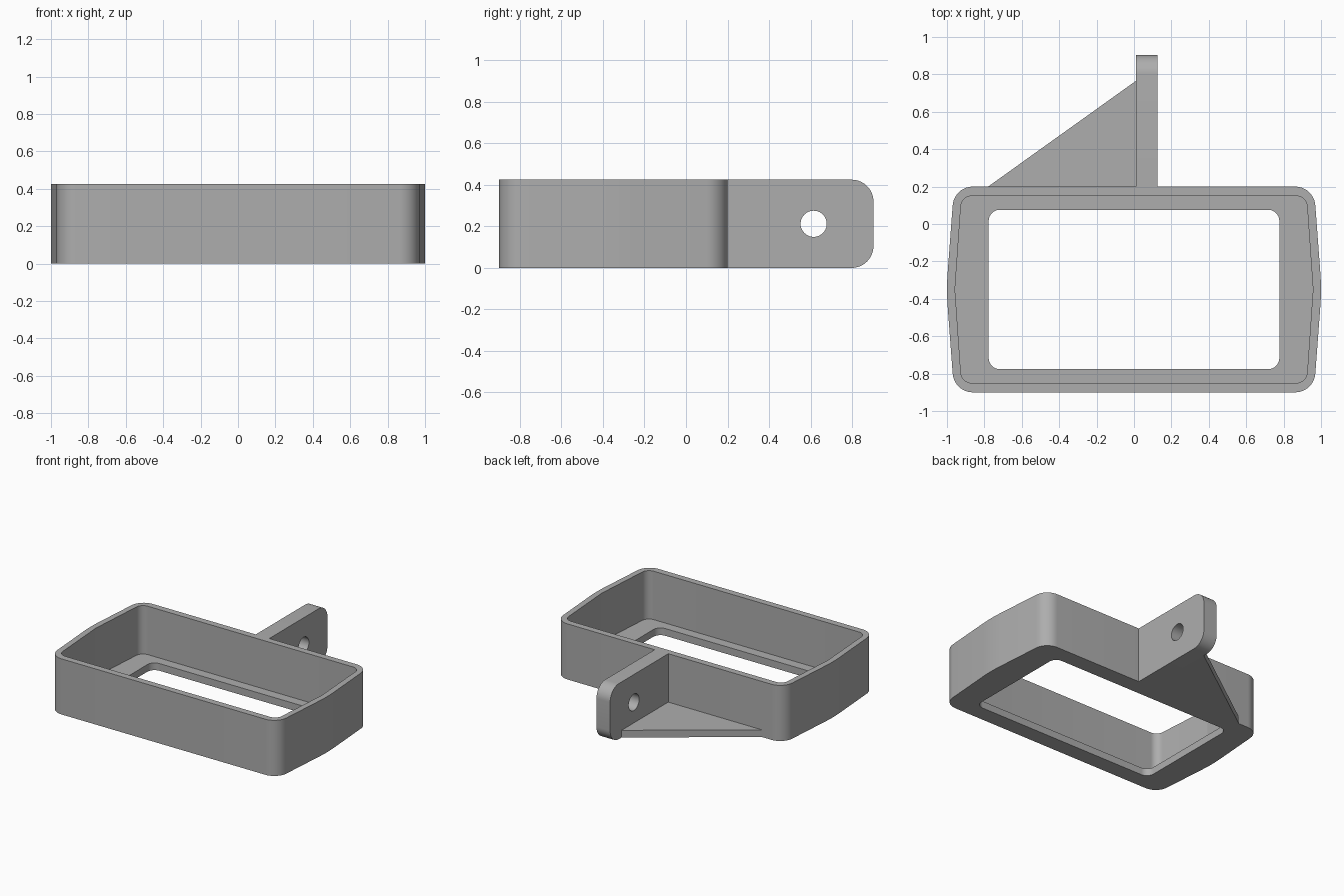
import bpy, bmesh, math
from mathutils import Vector

cube = bpy.data.objects.get("Cube")
if cube:
    bpy.data.objects.remove(cube, do_unlink=True)

grey = bpy.data.materials.new("plain_grey")
grey.use_nodes = True
COLOUR = (0.42, 0.42, 0.42, 1)
grey.diffuse_color = COLOUR
grey.node_tree.nodes["Principled BSDF"].inputs["Base Color"].default_value = COLOUR


def rounded(corners, trims, steps=10):
    """Closed outline whose corners are replaced by circular arcs."""
    points = []
    corners = [Vector(c) for c in corners]
    for i, (p, t) in enumerate(zip(corners, trims)):
        a = (corners[i - 1] - p).normalized()
        b = (corners[(i + 1) % len(corners)] - p).normalized()
        w = math.sqrt((1 - a.dot(b)) / 2)
        for s in range(steps + 1):
            u = s / steps
            k0, k1, k2 = (1 - u) ** 2, 2 * w * u * (1 - u), u * u
            points.append(p + (a * k0 + b * k2) * t / (k0 + k1 + k2))
    return points


def finish(name, bm):
    bmesh.ops.remove_doubles(bm, verts=bm.verts, dist=0.0001)
    bmesh.ops.recalc_face_normals(bm, faces=bm.faces)
    mesh = bpy.data.meshes.new(name)
    bm.to_mesh(mesh)
    bm.free()
    mesh.materials.append(grey)
    obj = bpy.data.objects.new(name, mesh)
    bpy.context.collection.objects.link(obj)
    bpy.ops.object.select_all(action='DESELECT')
    obj.select_set(True)
    bpy.context.view_layer.objects.active = obj
    bpy.ops.object.shade_smooth_by_angle(angle=math.radians(30))


def closed_loft(name, loops):
    """Bridge each loop to the next and the last back to the first."""
    bm = bmesh.new()
    rings = [[bm.verts.new(p) for p in loop] for loop in loops]
    n = len(rings[0])
    for i, ring in enumerate(rings):
        nxt = rings[(i + 1) % len(rings)]
        for j in range(n):
            k = (j + 1) % n
            bm.faces.new((ring[j], ring[k], nxt[k], nxt[j]))
    finish(name, bm)


HEIGHT, FLOOR = 0.425, 0.055
MID_Y = -0.35


def tray_outline(half_x, apex_x, half_y, trim, apex_trim):
    """Rectangle with slightly pointed left and right sides."""
    side = [(half_x, -half_y), (apex_x, 0), (half_x, half_y)]
    pts = side + [(-x, -y) for x, y in side]
    return rounded([(x, y + MID_Y) for x, y in pts], [trim, apex_trim, trim] * 2)


def at_z(outline, z):
    return [(p.x, p.y, z) for p in outline]


# Tray: outer wall, rim, cavity, floor ledge and opening
outer = tray_outline(0.962, 1.003, 0.55, 0.1, 0.09)
cavity = tray_outline(0.922, 0.957, 0.5, 0.055, 0.005)
opening = tray_outline(0.777, 0.777, 0.426, 0.06, 0.1)
closed_loft("tray", [at_z(outer, 0), at_z(outer, HEIGHT), at_z(cavity, HEIGHT),
                     at_z(cavity, FLOOR), at_z(opening, FLOOR), at_z(opening, 0)])

# Mounting lug with rounded free corners and a round hole
BACK, LUG_X = 0.2, (0.01, 0.125)
HOLE_Y, HOLE_Z, HOLE_R = 0.615, 0.2125, 0.063
plate = rounded([(BACK, 0), (0.903, 0), (0.903, HEIGHT), (BACK, HEIGHT)], [0, 0.105, 0.105, 0])
hole = rounded([(HOLE_Y + sy * HOLE_R, HOLE_Z + sz * HOLE_R)
                for sy, sz in ((-1, -1), (1, -1), (1, 1), (-1, 1))], [HOLE_R] * 4)
closed_loft("mounting_lug", [[(x, p.x, p.y) for p in loop]
                             for loop, x in ((plate, LUG_X[0]), (plate, LUG_X[1]),
                                             (hole, LUG_X[1]), (hole, LUG_X[0]))])

# Triangular gusset bracing the lug at floor level
bm = bmesh.new()
base = bm.faces.new([bm.verts.new((x, y, 0)) for x, y in
                     ((-0.78, BACK), (LUG_X[0], BACK), (LUG_X[0], 0.765))])
top = bmesh.ops.extrude_face_region(bm, geom=[base])["geom"]
bmesh.ops.translate(bm, vec=(0, 0, FLOOR),
                    verts=[v for v in top if isinstance(v, bmesh.types.BMVert)])
finish("gusset", bm)
